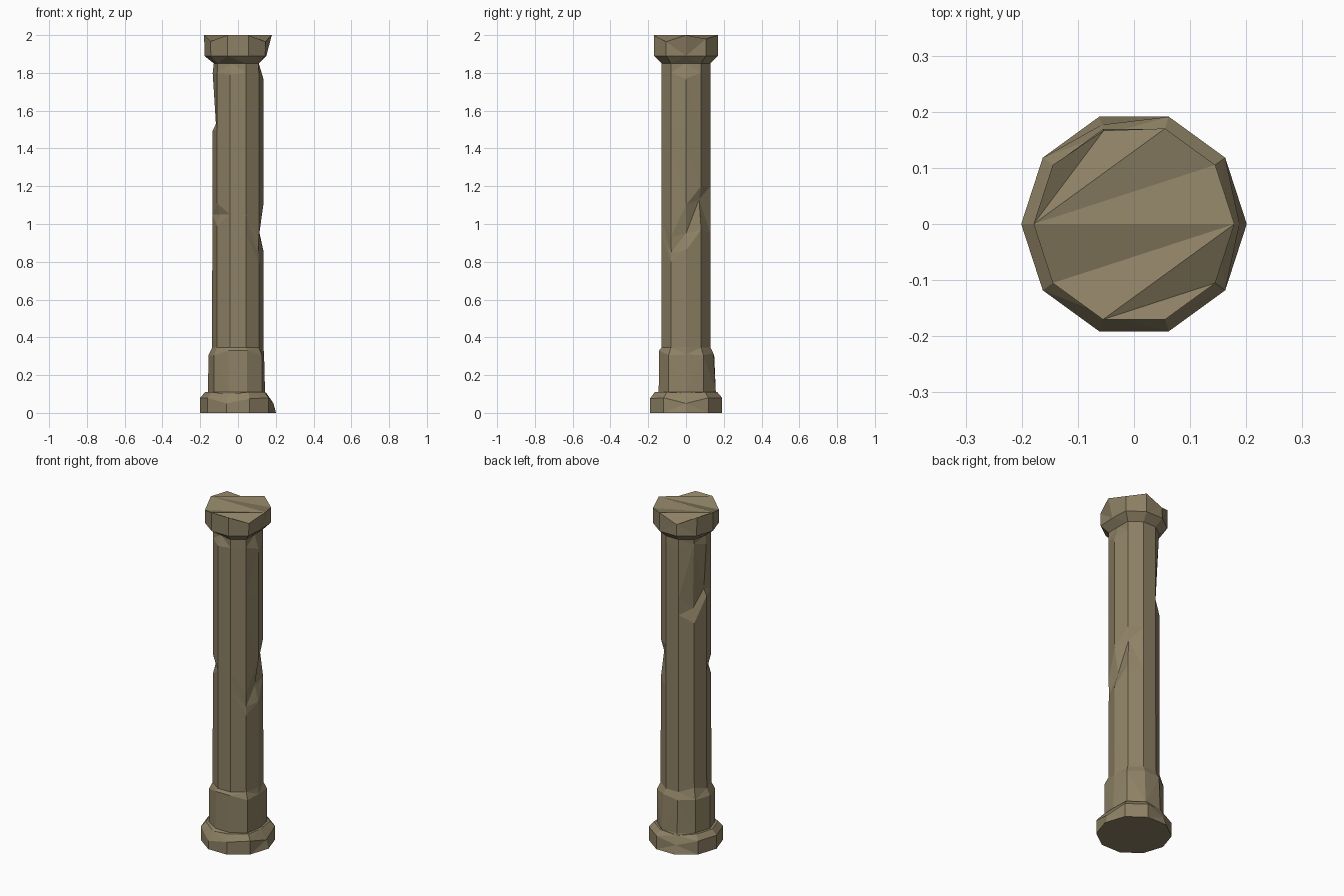
import bpy, bmesh, math

N = 10  # sides of the column
stone = bpy.data.materials.new("stone")
stone.diffuse_color = (0.27, 0.22, 0.13, 1)


def part(name, rings, dents, bottom=None, top=None):
    """Lathe rings of (radius, z); dents maps (ring, side) to its own (radius, z)."""
    bm = bmesh.new()
    grid = []
    for i, ring in enumerate(rings):
        row = []
        for k in range(N):
            r, z = dents.get((i, k), ring)
            a = 2 * math.pi * k / N
            row.append(bm.verts.new((r * math.cos(a), r * math.sin(a), z)))
        grid.append(row)
    for lo, hi in zip(grid, grid[1:]):
        for k in range(N):
            j = (k + 1) % N
            bm.faces.new((lo[k], lo[j], hi[j], hi[k]))
    for f in bottom or []:
        bm.faces.new([grid[0][k] for k in reversed(f)])
    for f in top or []:
        bm.faces.new([grid[-1][k] for k in f])
    bmesh.ops.triangulate(bm, faces=bm.faces[:])
    bmesh.ops.dissolve_limit(bm, angle_limit=math.radians(0.5),
                             verts=bm.verts[:], edges=bm.edges[:])
    me = bpy.data.meshes.new(name)
    bm.to_mesh(me)
    bm.free()
    me.materials.append(stone)
    ob = bpy.data.objects.new(name, me)
    bpy.context.collection.objects.link(ob)


# Foot slab and plinth block, with worn corners
part("base",
     [(0.201, 0), (0.201, 0.08), (0.174, 0.11), (0.158, 0.11), (0.157, 0.305), (0.137, 0.345)],
     {(1, 0): (0.188, 0.05), (2, 0): (0.15, 0.105), (3, 0): (0.143, 0.11),
      (4, 0): (0.138, 0.31), (5, 0): (0.134, 0.35),
      (1, 7): (0.201, 0.05), (1, 8): (0.201, 0.075), (2, 7): (0.17, 0.1),
      (1, 3): (0.186, 0.05), (2, 3): (0.168, 0.10),
      (3, 2): (0.166, 0.11), (3, 3): (0.164, 0.11), (4, 2): (0.152, 0.315),
      (4, 7): (0.15, 0.33), (3, 7): (0.152, 0.11), (3, 8): (0.152, 0.11),
      (4, 8): (0.15, 0.33), (5, 4): (0.137, 0.37)},
     bottom=[range(N)])

# Long shaft with chipped edges
R = 0.136
part("shaft",
     [(0.137, 0.345), (R, 0.95), (R, 1.05), (R, 1.15), (R, 1.4), (R, 1.5), (R, 1.8), (0.135, 1.85)],
     {(0, 0): (0.134, 0.35), (0, 4): (0.137, 0.37),
      # diagonal gouge on the right
      (1, 9): (R, 0.8), (2, 9): (0.132, 0.85), (3, 9): (R, 0.93),
      (1, 0): (0.134, 0.86), (2, 0): (0.11, 0.95), (3, 0): (0.134, 1.1),
      (1, 1): (R, 0.97), (2, 1): (0.118, 1.13), (3, 1): (R, 1.2),
      (2, 2): (R, 1.2), (3, 2): (R, 1.28),
      # small nick at the front left
      (1, 6): (R, 0.99), (2, 6): (0.12, 1.05), (3, 6): (R, 1.11),
      # tall flake at the back left
      (4, 4): (R, 1.35), (5, 4): (0.114, 1.43), (6, 4): (0.132, 1.82),
      (4, 5): (R, 1.49), (5, 5): (0.117, 1.53), (6, 5): (0.134, 1.8),
      # breaks just under the capital
      (6, 0): (0.134, 1.77), (7, 0): (0.11, 1.85),
      (6, 7): (R, 1.79), (7, 7): (0.115, 1.85), (7, 5): (0.128, 1.85)})

# Capital with a broken, uneven top
part("capital",
     [(0.135, 1.85), (0.178, 1.89), (0.179, 2.0)],
     {(0, 0): (0.11, 1.85), (0, 7): (0.115, 1.85), (0, 5): (0.128, 1.85),
      (1, 0): (0.15, 1.89), (2, 1): (0.179, 1.98), (2, 3): (0.175, 1.957),
      (2, 6): (0.179, 1.967), (2, 9): (0.179, 1.965)},
     top=[(3, 4, 5), (2, 3, 5), (1, 2, 5), (0, 1, 5), (0, 5, 6),
          (0, 6, 7), (0, 7, 9), (7, 8, 9)])
